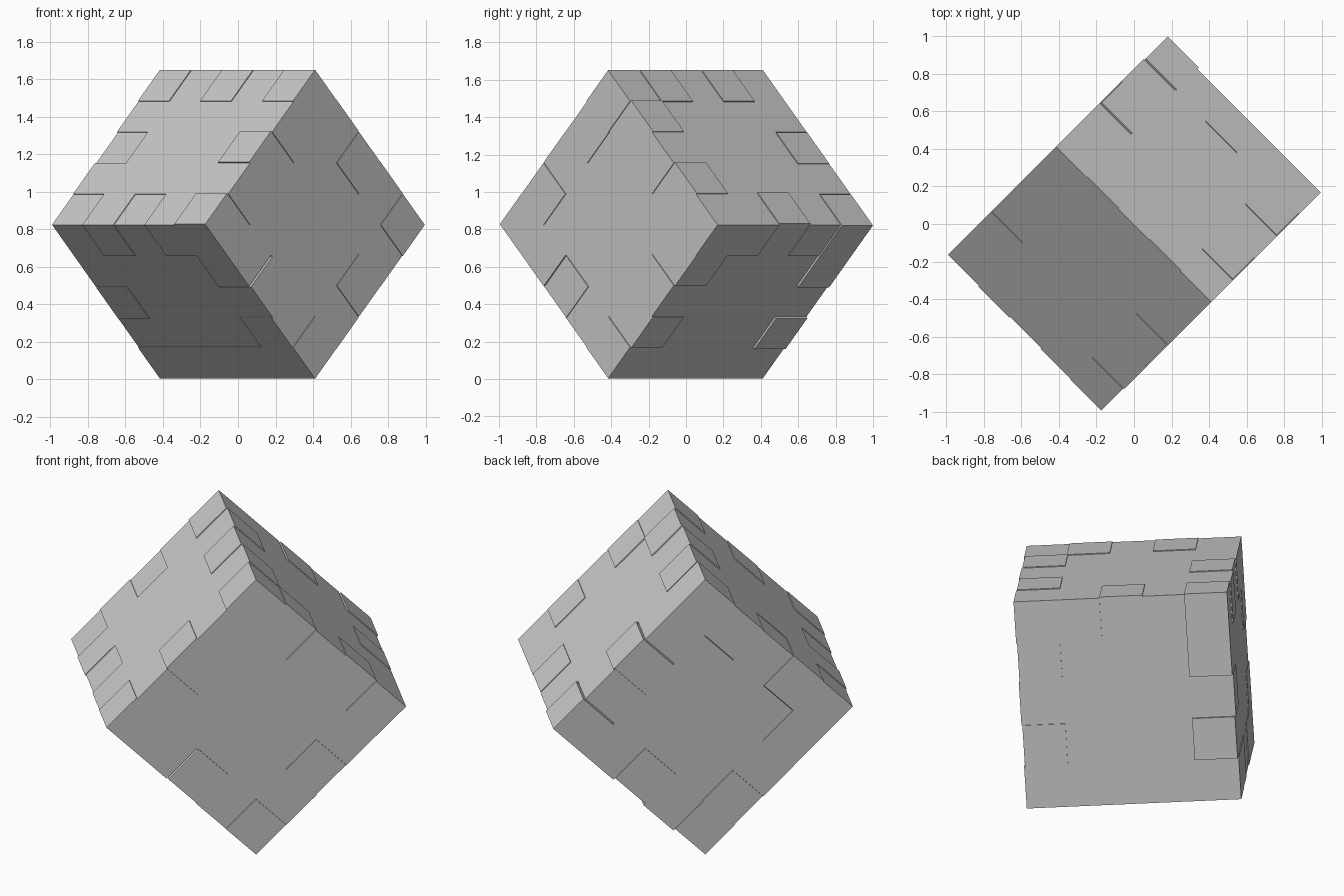
import bpy, bmesh
from mathutils import Vector, Matrix

cube = bpy.data.objects.get("Cube")
if cube:
    bpy.data.objects.remove(cube)

UNIT = 0.234          # one cell of the five by five panels
HALF = 2.5 * UNIT
INSET = 0.005         # tabs stand slightly proud of the neighbouring panel
SLIP = 0.009          # loose panels have slid down a little

# Cube axes: the cube balances on one edge
A = Vector((1, -1, 0)).normalized()
side = Vector((1, 1, 0)).normalized()
up = Vector((0, 0, 1))
U = (side + up).normalized()
V = (up - side).normalized()
CENTRE = up * HALF * 2 ** 0.5

grey = bpy.data.materials.new("light grey")
grey.use_nodes = True
grey.diffuse_color = (0.58, 0.58, 0.58, 1)
grey.node_tree.nodes["Principled BSDF"].inputs["Base Color"].default_value = grey.diffuse_color


def panel(name, p, q, normal, rows, slide=0.0):
    """Interlocking panel; rows run from high q to low q, X marks a filled cell."""
    bm = bmesh.new()
    bmesh.ops.create_grid(bm, x_segments=5, y_segments=5, size=HALF)
    empty = []
    for f in bm.faces:
        c = f.calc_center_median()
        col = int((c.x + HALF) / UNIT)
        row = int((HALF - c.y) / UNIT)
        if rows[row][col] != "X":
            empty.append(f)
    bmesh.ops.delete(bm, geom=empty, context='FACES')

    # Give the panel its thickness
    grown = bmesh.ops.extrude_face_region(bm, geom=bm.faces[:], use_keep_orig=True)
    moved = [g for g in grown["geom"] if isinstance(g, bmesh.types.BMVert)]
    bmesh.ops.translate(bm, verts=moved, vec=(0, 0, -UNIT))
    frame = Matrix((p, q, normal)).transposed().to_4x4()
    frame.translation = CENTRE + normal * (HALF - INSET) + V * slide
    bmesh.ops.transform(bm, matrix=frame, verts=bm.verts)
    bmesh.ops.recalc_face_normals(bm, faces=bm.faces)
    bmesh.ops.dissolve_limit(bm, angle_limit=0.01, verts=bm.verts, edges=bm.edges)

    mesh = bpy.data.meshes.new(name)
    bm.to_mesh(mesh)
    bm.free()
    mesh.materials.append(grey)
    obj = bpy.data.objects.new(name, mesh)
    bpy.context.collection.objects.link(obj)


# Upper panels
panel("upper_front_panel", A, U, V,
      [".X.X.", "XXXXX", ".XXX.", "XXXXX", ".X.X."])
panel("upper_back_panel", A, V, U,
      ["X.X.X", "XXXX.", ".XXXX", "XXXX.", ".X.XX"])

# Upright end panels
panel("front_end_panel", U, V, A,
      ["X.X..", "XXXXX", ".XXX.", "XXXXX", ".X.X."])
panel("back_end_panel", U, V, -A,
      ["..X..", ".XXX.", "XXXXX", ".XXX.", ".X.XX"], -SLIP)

# Lower panels
panel("lower_front_panel", A, V, -U,
      ["X.X..", "XXXX.", ".XXXX", "XXXX.", "....."], -SLIP)
panel("lower_back_panel", A, U, -V,
      ["..X..", ".XXX.", "XXXXX", ".XXX.", "XXXXX"])
